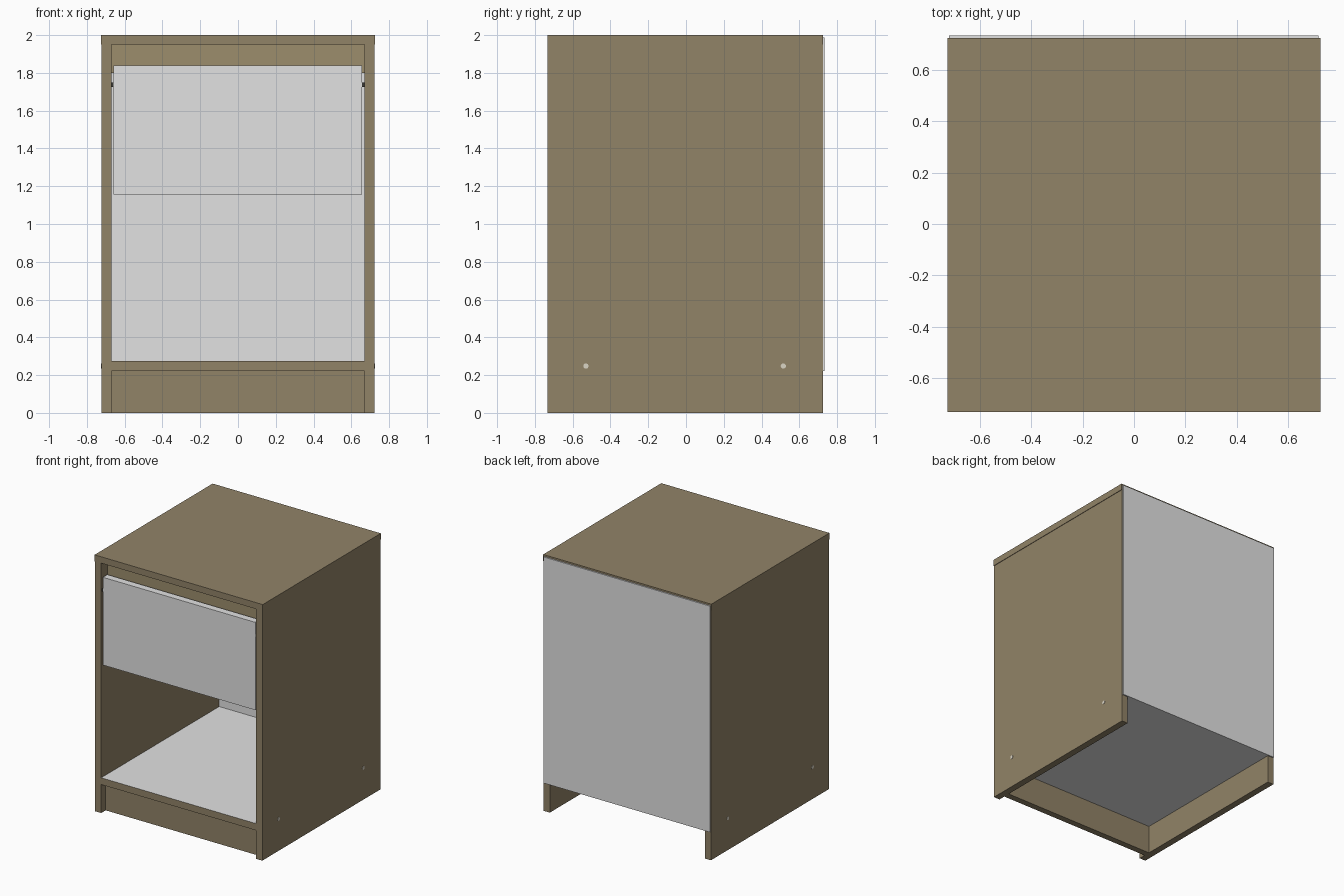
import bpy, bmesh, math

if "Cube" in bpy.data.objects:
    bpy.data.objects.remove(bpy.data.objects["Cube"])


def material(name, rgb):
    m = bpy.data.materials.new(name)
    m.diffuse_color = (*rgb, 1)
    m.use_nodes = True
    m.node_tree.nodes["Principled BSDF"].inputs["Base Color"].default_value = m.diffuse_color
    return m


BROWN = material("brown wood", (0.285, 0.227, 0.137))
TAN = material("light brown wood", (0.335, 0.267, 0.152))
WHITE = material("white board", (0.76, 0.76, 0.76))
DARK = material("dark metal", (0.04, 0.04, 0.035))
CAP = material("pale screw cap", (0.70, 0.66, 0.56))


def box(name, x, y, z, mat, front=None):
    """Box from (min, max) ranges, optionally with another colour on its front edge."""
    bm = bmesh.new()
    bmesh.ops.create_cube(bm, size=1)
    for v in bm.verts:
        v.co = [r[0] if c < 0 else r[1] for c, r in zip(v.co, (x, y, z))]
    bm.normal_update()
    me = bpy.data.meshes.new(name)
    me.materials.append(mat)
    if front:
        me.materials.append(front)
        for f in bm.faces:
            f.material_index = int(f.normal.y < -0.9)
    bm.to_mesh(me)
    bm.free()
    ob = bpy.data.objects.new(name, me)
    bpy.context.collection.objects.link(ob)
    return ob


F, B = -0.732, 0.724      # front and back of the carcass
IN, OUT = 0.669, 0.722    # inner and outer faces of the side panels

# Carcass
box("top_panel", (-0.726, 0.726), (F, B), (1.95, 2.0), BROWN)
box("bottom_shelf", (-IN, IN), (F, B), (0.222, 0.275), WHITE, BROWN)
box("kick_board", (-IN, IN), (F + 0.055, F + 0.105), (0.0, 0.222), BROWN)
box("back_panel", (-0.72, 0.718), (B, 0.734), (0.222, 1.987), WHITE)
box("top_rail", (-IN, IN), (-0.655, -0.605), (1.80, 1.95), TAN)

# Side panels, drawer runners and screw caps, mirrored left and right
for side, s in (("left", -1), ("right", 1)):
    def span(a, b):
        return tuple(sorted((s * a, s * b)))
    box(side + "_side_panel", span(IN, OUT), (F, B), (0.0, 1.95), BROWN)
    box(side + "_runner", span(0.645, IN), (-0.72, 0.55), (1.725, 1.748), DARK)
    box(side + "_drawer_side", span(0.595, 0.645), (-0.67, 0.55), (1.20, 1.76), WHITE)
    for pos, y in (("front", -0.53), ("back", 0.515)):
        bpy.ops.mesh.primitive_cylinder_add(
            vertices=16, radius=0.014, depth=0.008,
            location=(s * (OUT - 0.002), y, 0.248), rotation=(0, math.pi / 2, 0))
        cap = bpy.context.object
        cap.name = f"{side}_{pos}_screw_cap"
        cap.data.materials.append(CAP)

# Drawer
box("drawer_front", (-0.66, 0.657), (-0.725, -0.67), (1.155, 1.84), WHITE)
box("drawer_back", (-0.595, 0.595), (0.50, 0.55), (1.20, 1.76), WHITE)
box("drawer_bottom", (-0.595, 0.595), (-0.67, 0.50), (1.20, 1.23), WHITE)
